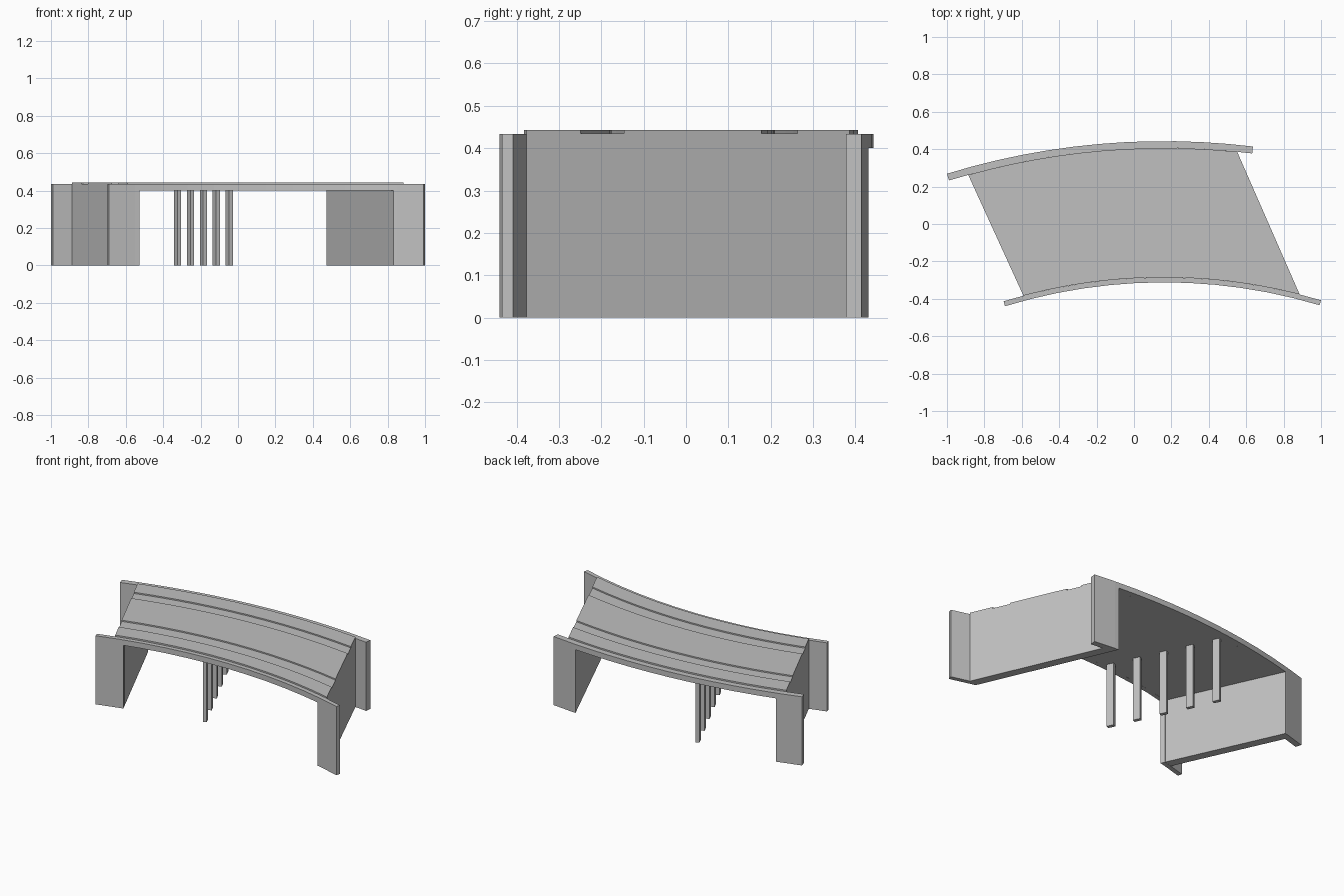
import bpy, bmesh, math
from mathutils import Matrix, Vector

cube = bpy.data.objects.get("Cube")
if cube:
    bpy.data.objects.remove(cube)

MID_X = 0.16        # x where every arc peaks
SEGMENTS = 12
FRONT, BACK = -0.285, 0.406     # deck edges, as arc peak heights in y
SOFFIT, WALL_TOP, GROOVE, DECK_TOP = 0.4, 0.434, 0.435, 0.443
THICK = 0.06        # abutment thickness along x

concrete = bpy.data.materials.new("concrete grey")
concrete.use_nodes = True
colour = (0.53, 0.53, 0.53, 1)
concrete.diffuse_color = colour
concrete.node_tree.nodes["Principled BSDF"].inputs["Base Color"].default_value = colour


def arc_y(peak, x):
    r = 3.33 + 1.4 * peak
    return peak - r + math.sqrt(r * r - (x - MID_X) ** 2)


def left_x(y):
    return -0.595 - 0.457 * (y + 0.375)


def right_x(y):
    return 0.885 - 0.438 * (y + 0.375)


def skew_ends(peak):
    """x of both deck ends, where the arc meets the skewed end lines."""
    xl, xr = -0.7, 0.7
    for _ in range(12):
        xl, xr = left_x(arc_y(peak, xl)), right_x(arc_y(peak, xr))
    return xl, xr


def finish(name, bm):
    bmesh.ops.recalc_face_normals(bm, faces=bm.faces)
    mesh = bpy.data.meshes.new(name)
    bm.to_mesh(mesh)
    bm.free()
    mesh.materials.append(concrete)
    obj = bpy.data.objects.new(name, mesh)
    bpy.context.collection.objects.link(obj)
    return obj


def sweep(name, profile, ends):
    """Carry a closed (arc peak, z) profile along the curve."""
    bm = bmesh.new()
    rings = []
    for i in range(SEGMENTS + 1):
        ring = []
        for (peak, z), (xl, xr) in zip(profile, ends):
            x = xl + (xr - xl) * i / SEGMENTS
            ring.append(bm.verts.new((x, arc_y(peak, x), z)))
        rings.append(ring)
    n = len(profile)
    for a, b in zip(rings, rings[1:]):
        for k in range(n):
            j = (k + 1) % n
            bm.faces.new((a[k], a[j], b[j], b[k]))
    bm.faces.new(rings[0])
    bm.faces.new(rings[-1])
    return finish(name, bm)


def prism(name, outline, z0, z1):
    bm = bmesh.new()
    face = bm.faces.new([bm.verts.new((x, y, z0)) for x, y in outline])
    top = bmesh.ops.extrude_face_region(bm, geom=[face])
    verts = [v for v in top["geom"] if isinstance(v, bmesh.types.BMVert)]
    bmesh.ops.translate(bm, verts=verts, vec=(0, 0, z1 - z0))
    return finish(name, bm)


# Deck with two shallow grooves
profile = [(FRONT, SOFFIT), (FRONT, DECK_TOP)]
for a, b in ((-0.175, -0.085), (0.21, 0.29)):
    profile += [(a, DECK_TOP), (a, GROOVE), (b, GROOVE), (b, DECK_TOP)]
profile += [(BACK, DECK_TOP), (BACK, SOFFIT)]
sweep("deck", profile, [skew_ends(p) for p, z in profile])

# Side walls with the skewed opening cut through them
lo, hi = -0.7, 0.7
opening = prism("opening_cutter",
                [(left_x(lo) + THICK, lo), (right_x(lo) - THICK, lo),
                 (right_x(hi) - THICK, hi), (left_x(hi) + THICK, hi)], -0.2, SOFFIT)
opening.hide_render = True
walls = (("front_wall", FRONT - 0.027, FRONT, (-0.69, 0.992), (-0.697, 1.0)),
         ("back_wall", BACK, BACK + 0.037, (-0.989, 0.632), (-1.0, 0.636)))
for name, a, b, ends_a, ends_b in walls:
    wall = sweep(name, [(a, 0), (a, WALL_TOP), (b, WALL_TOP), (b, 0)],
                 [ends_a, ends_a, ends_b, ends_b])
    cut = wall.modifiers.new("opening", 'BOOLEAN')
    cut.operation, cut.solver, cut.object = 'DIFFERENCE', 'EXACT', opening
    bpy.context.view_layer.objects.active = wall
    bpy.ops.object.modifier_apply(modifier=cut.name)
bpy.data.objects.remove(opening)

# Skewed abutments under both deck ends
for name, side, inward in (("right_abutment", 0, THICK), ("left_abutment", 1, -THICK)):
    line = (left_x, right_x)[side]
    outer = [skew_ends(p)[side] for p in (FRONT, BACK)]
    ys = [arc_y(p, x) for p, x in zip((FRONT, BACK), outer)]
    inner = [x + inward for x in outer]
    y_in = [arc_y(p, x) for p, x in zip((FRONT, BACK), inner)]
    prism(name, [(outer[0], ys[0]), (line(y_in[0]) + inward, y_in[0]),
                 (line(y_in[1]) + inward, y_in[1]), (outer[1], ys[1])], 0, SOFFIT)

# Row of piers parallel to the abutments
turn = Matrix.Rotation(math.radians(24.5), 2)
for i in range(-2, 3):
    centre = Vector((-0.185 - 0.069 * i, 0.04 + 0.149 * i))
    corners = [(-0.011, -0.022), (0.011, -0.022), (0.011, 0.022), (-0.011, 0.022)]
    prism(f"pier_{i + 3}", [centre + turn @ Vector(c) for c in corners], 0, SOFFIT)
